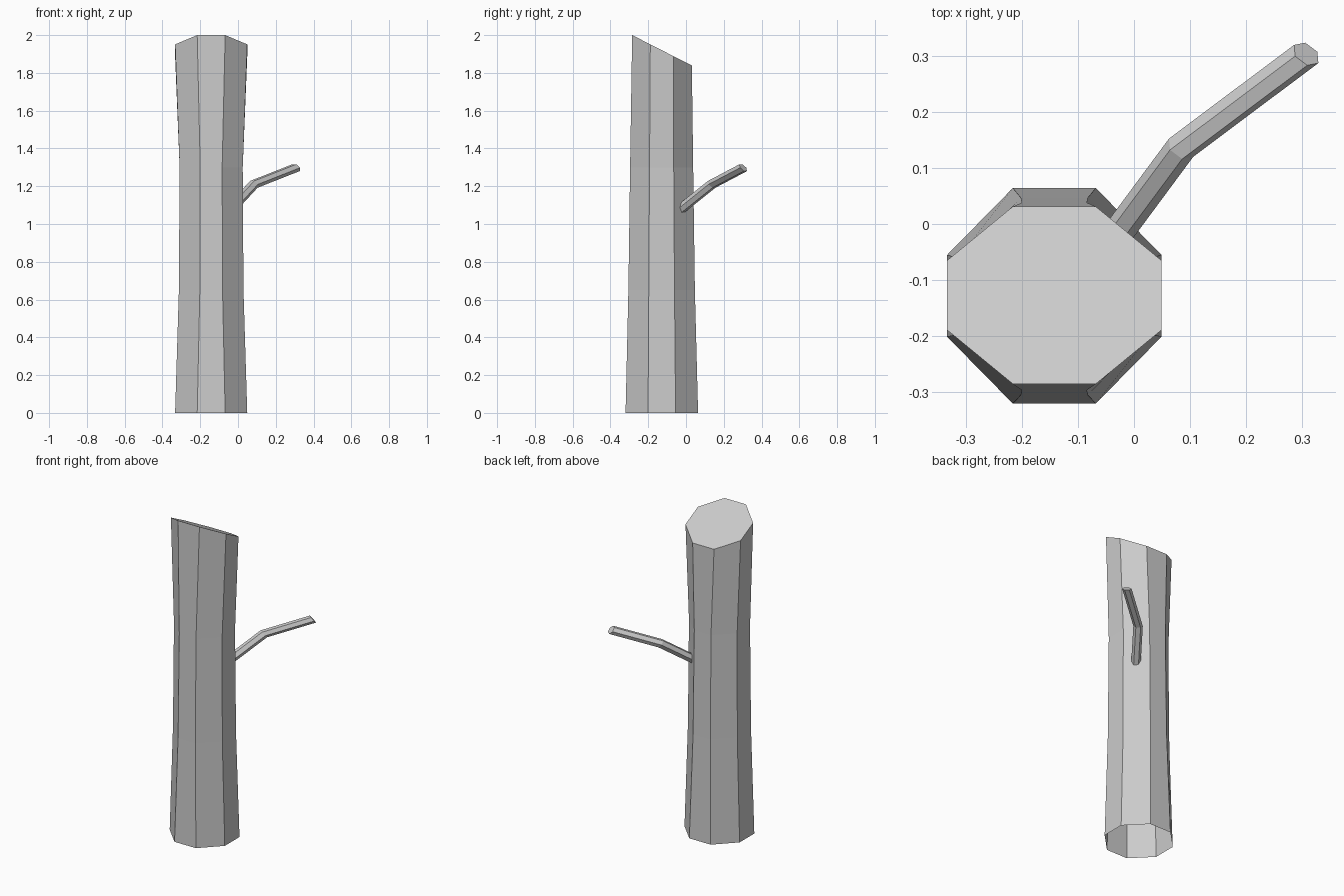
import bpy, bmesh, math
from mathutils import Vector

cube = bpy.data.objects.get("Cube")
if cube:
    bpy.data.objects.remove(cube)

GREY = (0.6, 0.6, 0.6, 1.0)
grey = bpy.data.materials.new("light_grey")
grey.diffuse_color = GREY
grey.use_nodes = True
grey.node_tree.nodes["Principled BSDF"].inputs["Base Color"].default_value = GREY


def loft(name, rings):
    """Bridge equal-sided rings into a tube with a cap on the last ring."""
    bm = bmesh.new()
    loops = [[bm.verts.new(p) for p in ring] for ring in rings]
    for low, high in zip(loops, loops[1:]):
        n = len(low)
        for i in range(n):
            j = (i + 1) % n
            bm.faces.new((low[i], low[j], high[j], high[i]))
    bm.faces.new(loops[-1])
    mesh = bpy.data.meshes.new(name)
    bm.to_mesh(mesh)
    bm.free()
    mesh.materials.append(grey)
    obj = bpy.data.objects.new(name, mesh)
    bpy.context.collection.objects.link(obj)
    return obj


def octagon(half_x, flat_x, y_mid, half_y, flat_y, height):
    """Counter-clockwise eight-sided section; height maps y to z."""
    corners = [(half_x, -flat_y), (half_x, flat_y), (flat_x, half_y), (-flat_x, half_y)]
    corners += [(-x, -y) for x, y in corners]
    return [(x - 0.142, y + y_mid, height(y + y_mid)) for x, y in corners]


# Trunk: waisted octagonal tube, open underneath, sawn off at a slant
trunk = loft("trunk", [
    octagon(0.191, 0.074, -0.128, 0.192, 0.073, lambda y: 0.0),
    octagon(0.171, 0.060, -0.129, 0.176, 0.068, lambda y: 0.65),
    octagon(0.167, 0.058, -0.129, 0.167, 0.064, lambda y: 1.3),
    octagon(0.191, 0.074, -0.127, 0.158, 0.062, lambda y: 2.0 - 0.51 * (y + 0.285)),
])

# Branch: hexagonal section swept along a bent path without turning
path = [Vector(p) for p in ((-0.05, -0.045, 1.065), (0.084, 0.136, 1.21), (0.307, 0.303, 1.298))]
tilt = math.radians(40)
side = Vector((0.8, -0.6, 0))
up = Vector((-0.6 * math.sin(tilt), -0.8 * math.sin(tilt), math.cos(tilt)))
section = [0.027 * (math.cos(a) * side + math.sin(a) * up)
           for a in (math.tau * i / 6 for i in range(6))]
branch = loft("branch", [[c + s for s in section] for c in path])
